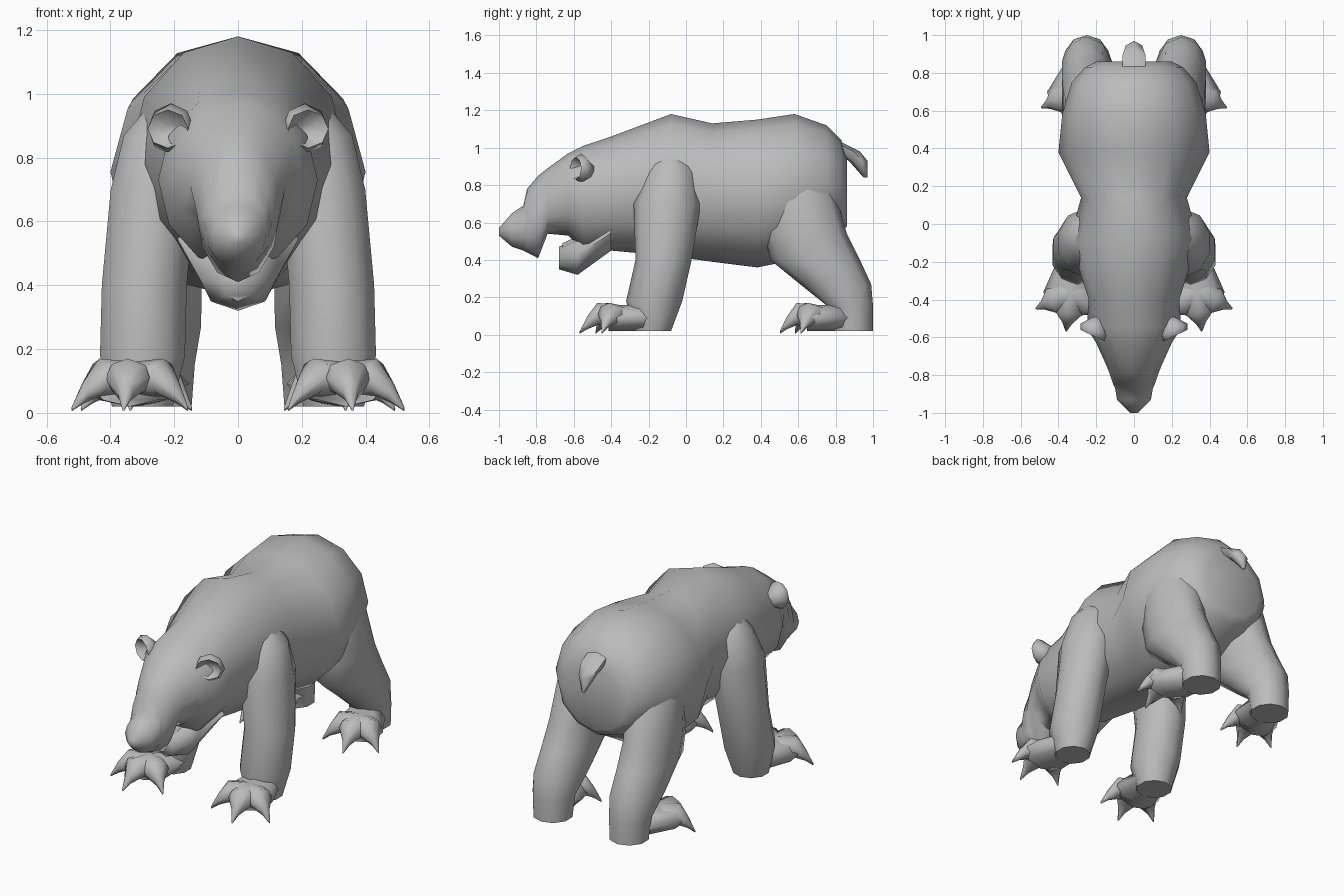
import bpy
import bmesh
from math import sin, cos, pi, radians
from mathutils import Vector

default_cube = bpy.data.objects.get("Cube")
if default_cube:
    bpy.data.objects.remove(default_cube, do_unlink=True)

# One plain colour for the whole animal
grey = (0.5, 0.5, 0.5, 1)
fur = bpy.data.materials.new("grey fur")
fur.use_nodes = True
fur.diffuse_color = grey
fur.node_tree.nodes["Principled BSDF"].inputs["Base Color"].default_value = grey


def oval(centre, across, along, sides):
    """Closed ring of points spanned by two half-axis vectors."""
    angles = [2 * pi * i / sides for i in range(sides)]
    return [centre + across * sin(a) + along * cos(a) for a in angles]


def upright(x, y, half, top, low, sides, heading=0):
    """Standing ring whose face looks forward, turned by a heading."""
    centre = Vector((x, y, (top + low) / 2))
    across = Vector((cos(heading), sin(heading), 0)) * half
    return oval(centre, across, Vector((0, 0, (top - low) / 2)), sides)


def level(x, y, z, half_width, half_depth, sides):
    """Lying ring whose face looks up."""
    across = Vector((half_width, 0, 0))
    return oval(Vector((x, y, z)), across, Vector((0, half_depth, 0)), sides)


def bridge(bm, rings):
    """Skin neighbouring rings with quads and cap both ends."""
    loops = [[bm.verts.new(point) for point in ring] for ring in rings]
    for near, far in zip(loops, loops[1:]):
        for i in range(len(near)):
            bm.faces.new((near[i - 1], near[i], far[i], far[i - 1]))
    bm.faces.new(loops[0])
    bm.faces.new(loops[-1])


def make(name, lofts, mirrored=False):
    """Turn lofts into one smooth-shaded object, optionally as a left-right pair."""
    bm = bmesh.new()
    for rings in lofts:
        bridge(bm, rings)
    bmesh.ops.recalc_face_normals(bm, faces=bm.faces)
    mesh = bpy.data.meshes.new(name)
    bm.to_mesh(mesh)
    bm.free()
    mesh.materials.append(fur)
    part = bpy.data.objects.new(name, mesh)
    bpy.context.collection.objects.link(part)
    bpy.ops.object.select_all(action="DESELECT")
    part.select_set(True)
    bpy.context.view_layer.objects.active = part
    bpy.ops.object.shade_smooth_by_angle(angle=radians(70))
    if mirrored:
        modifier = part.modifiers.new("Mirror", "MIRROR")
        modifier.use_mirror_merge = False


def make_along_body(name, rows, sides=8):
    """Loft from rows of y, half width, top and bottom."""
    make(name, [[upright(0, *row, sides) for row in rows]])


def make_leg(name, foot_x, lean, girth, rows):
    """Loft from rows of y, z and half depth; the leg leans inward near its top."""
    rings = []
    for y, z, depth in rows:
        x = foot_x - lean * z ** 3
        rings.append(level(x, y, z, min(girth, depth), depth, sides=10))
    make(name, [rings], mirrored=True)


def make_paw(name, heel, palm, reach):
    """Broad foot with three thick toes fanning out into drooping claws."""
    heel, palm = Vector(heel), Vector(palm)
    foot = []
    for step, half in ((0, 0.1), (1, 0.15), (1.3, 0.12)):
        spot = heel.lerp(palm, step)
        foot.append(upright(spot.x, spot.y, half, top=0.16, low=0.02, sides=8))
    lofts = [foot]
    for degrees in (65, 8, -55):
        heading = radians(degrees)
        forward = Vector((sin(heading), -cos(heading))) * reach
        toe = []
        # Palm, knuckle, claw base, claw tip
        for step, half, top in ((0, 0.08, 0.16), (0.55, 0.07, 0.17),
                                (0.8, 0.025, 0.1), (1, 0.004, 0.02)):
            spot = palm + forward * step
            toe.append(upright(spot.x, spot.y, half, top, top * 0.3, 8, heading))
        lofts.append(toe)
    make(name, lofts, mirrored=True)


# Torso, neck, head and muzzle in one skin, from rump to nose
make_along_body("body", [
    (0.86, 0.2, 0.95, 0.58),
    (0.83, 0.26, 1.04, 0.54),
    (0.75, 0.33, 1.12, 0.5),
    (0.58, 0.38, 1.18, 0.4),
    (0.38, 0.4, 1.15, 0.36),
    (0.14, 0.28, 1.13, 0.39),
    (-0.08, 0.34, 1.18, 0.42),
    (-0.4, 0.24, 1.06, 0.45),
    (-0.55, 0.25, 1.01, 0.45),
    (-0.63, 0.2, 0.97, 0.53),
    (-0.74, 0.15, 0.89, 0.54),
    (-0.79, 0.13, 0.85, 0.41),
    (-0.85, 0.11, 0.78, 0.44),
    (-0.87, 0.1, 0.69, 0.45),
    (-0.93, 0.09, 0.65, 0.47),
    (-1, 0.02, 0.57, 0.53),
], sides=12)

# Open mouth
make_along_body("lower_jaw", [
    (-0.4, 0.19, 0.64, 0.45),
    (-0.58, 0.12, 0.52, 0.32),
    (-0.68, 0.05, 0.47, 0.35),
])
make_along_body("tongue", [(-0.5, 0.07, 0.56, 0.5), (-0.66, 0.03, 0.49, 0.44)], sides=6)

# Cupped ears turned outward: the last ring sinks back into the opening
ear_turn = radians(25)
ear_rows = (
    (0.18, -0.5, 0.03, 0.91, 0.84),
    (0.21, -0.56, 0.08, 0.97, 0.81),
    (0.22, -0.59, 0.07, 0.95, 0.83),
    (0.2, -0.55, 0.03, 0.91, 0.86),
)
make("ears", [[upright(*row, 8, ear_turn) for row in ear_rows]], mirrored=True)

# Stubby tail growing out of the rump, from rows of y, z and radius
tail_rows = ((0.74, 1.04, 0.07), (0.86, 0.98, 0.07), (0.92, 0.93, 0.05), (0.96, 0.84, 0.01))
make("tail", [[level(0, y, z, r, r, sides=6) for y, z, r in tail_rows]])

# Front limbs
make_leg("front_legs", foot_x=0.3, lean=0.1, girth=0.14, rows=[
    (-0.08, 1, 0.05),
    (-0.08, 0.87, 0.13),
    (-0.1, 0.7, 0.18),
    (-0.12, 0.4, 0.15),
    (-0.17, 0.18, 0.15),
    (-0.18, 0.02, 0.1),
])
make_paw("front_paws", heel=(0.3, -0.18), palm=(0.33, -0.36), reach=0.21)

# Hind limbs
make_leg("hind_legs", foot_x=0.25, lean=0.05, girth=0.14, rows=[
    (0.55, 0.95, 0.1),
    (0.6, 0.75, 0.2),
    (0.64, 0.54, 0.22),
    (0.69, 0.4, 0.24),
    (0.8, 0.27, 0.19),
    (0.88, 0.15, 0.12),
    (0.89, 0.02, 0.11),
])
make_paw("hind_paws", heel=(0.25, 0.88), palm=(0.31, 0.7), reach=0.2)
